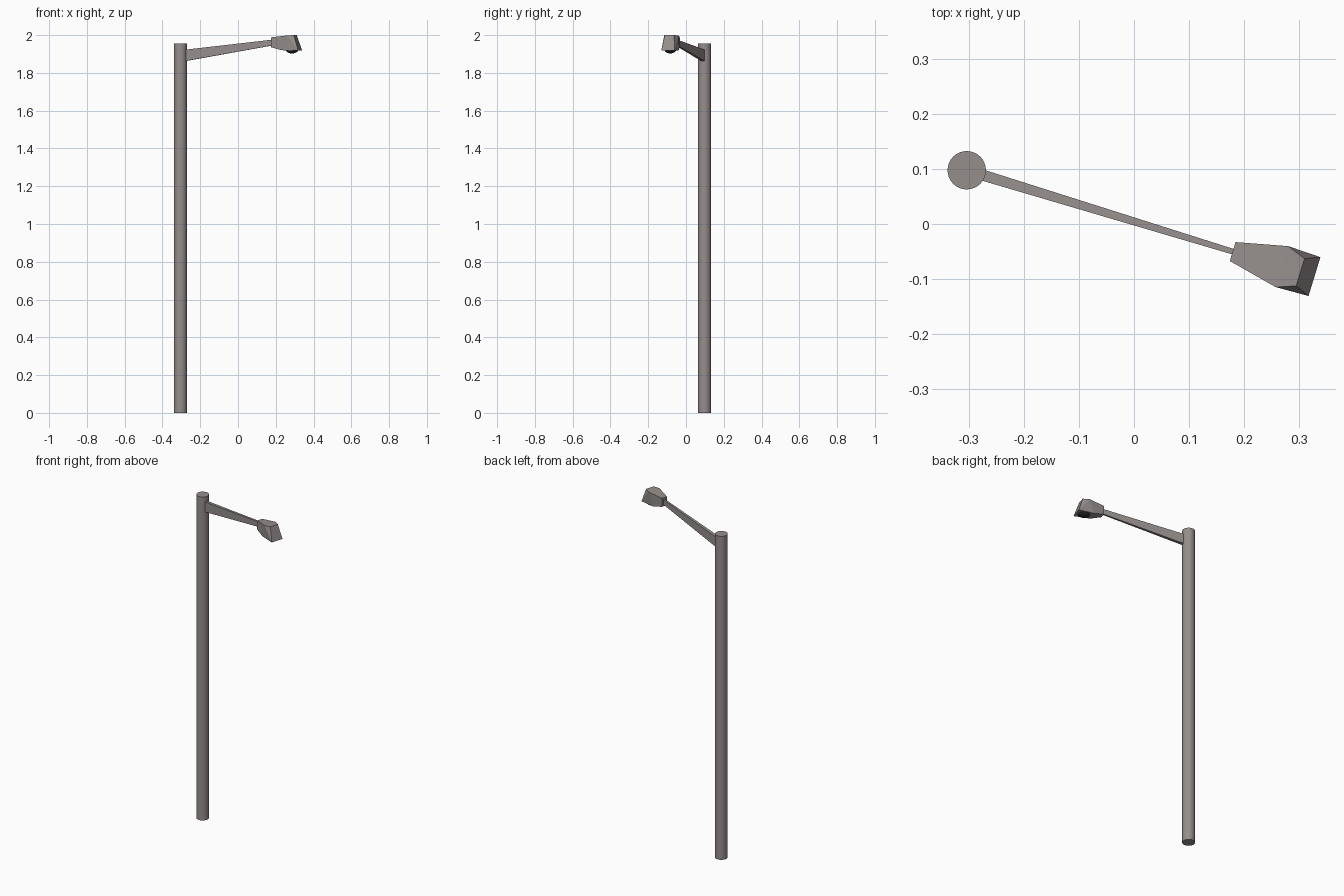
import bpy, bmesh, math
from mathutils import Matrix

if "Cube" in bpy.data.objects:
    bpy.data.objects.remove(bpy.data.objects["Cube"])

# Frame of the arm: origin on the pole axis, local x along the arm
POLE = (-0.305, 0.098)
FRAME = Matrix.Translation((POLE[0], POLE[1], 0)) @ Matrix.Rotation(math.radians(-17), 4, 'Z')


def material(name, rgb):
    mat = bpy.data.materials.new(name)
    mat.diffuse_color = (*rgb, 1)
    mat.use_nodes = True
    mat.node_tree.nodes["Principled BSDF"].inputs["Base Color"].default_value = mat.diffuse_color
    return mat


METAL = material("warm_grey_metal", (0.30, 0.27, 0.265))
DARK = material("dark_lens", (0.02, 0.02, 0.02))


def hull(name, half_points):
    """Convex solid from (along, half width, height) points, mirrored across the arm."""
    bm = bmesh.new()
    for u, v, z in half_points:
        bm.verts.new((u, v, z))
        bm.verts.new((u, -v, z))
    res = bmesh.ops.convex_hull(bm, input=bm.verts[:])
    junk = [g for g in res["geom_interior"] if isinstance(g, bmesh.types.BMVert)]
    if junk:
        bmesh.ops.delete(bm, geom=junk, context='VERTS')
    bmesh.ops.dissolve_limit(bm, angle_limit=math.radians(2), verts=bm.verts[:], edges=bm.edges[:])
    bmesh.ops.recalc_face_normals(bm, faces=bm.faces[:])
    me = bpy.data.meshes.new(name)
    bm.to_mesh(me)
    bm.free()
    me.materials.append(METAL)
    ob = bpy.data.objects.new(name, me)
    ob.matrix_world = FRAME
    bpy.context.collection.objects.link(ob)
    return ob


# Pole
bpy.ops.mesh.primitive_cylinder_add(vertices=32, radius=0.035, depth=1.955,
                                    location=(*POLE, 1.955 / 2))
pole = bpy.context.object
pole.name = "pole"
pole.data.materials.append(METAL)
bpy.ops.object.shade_smooth_by_angle(angle=math.radians(30))

# Tapered arm
hull("arm", [(0.03, 0.010, 1.863), (0.03, 0.010, 1.923),
             (0.52, 0.005, 1.947), (0.52, 0.005, 1.977)])

# Lamp head: narrow at the arm, wide and sloped at the far end
hull("lamp_head", [(0.507, 0.018, 1.936), (0.507, 0.018, 1.988),
                   (0.601, 0.039, 1.998), (0.636, 0.026, 2.0),
                   (0.570, 0.031, 1.920), (0.663, 0.037, 1.918)])

# Shallow domed lens under the head
bpy.ops.mesh.primitive_uv_sphere_add(segments=24, ring_count=12, radius=1)
lens = bpy.context.object
lens.name = "lens"
lens.data.materials.append(DARK)
bm = bmesh.new()
bm.from_mesh(lens.data)
bmesh.ops.bisect_plane(bm, geom=bm.verts[:] + bm.edges[:] + bm.faces[:],
                       plane_co=(0, 0, 0), plane_no=(0, 0, 1), clear_outer=True)
bm.to_mesh(lens.data)
bm.free()
lens.matrix_world = FRAME @ Matrix.Translation((0.618, 0, 1.920)) @ Matrix.Diagonal((0.032, 0.029, 0.017, 1))
bpy.ops.object.shade_smooth_by_angle(angle=math.radians(30))
